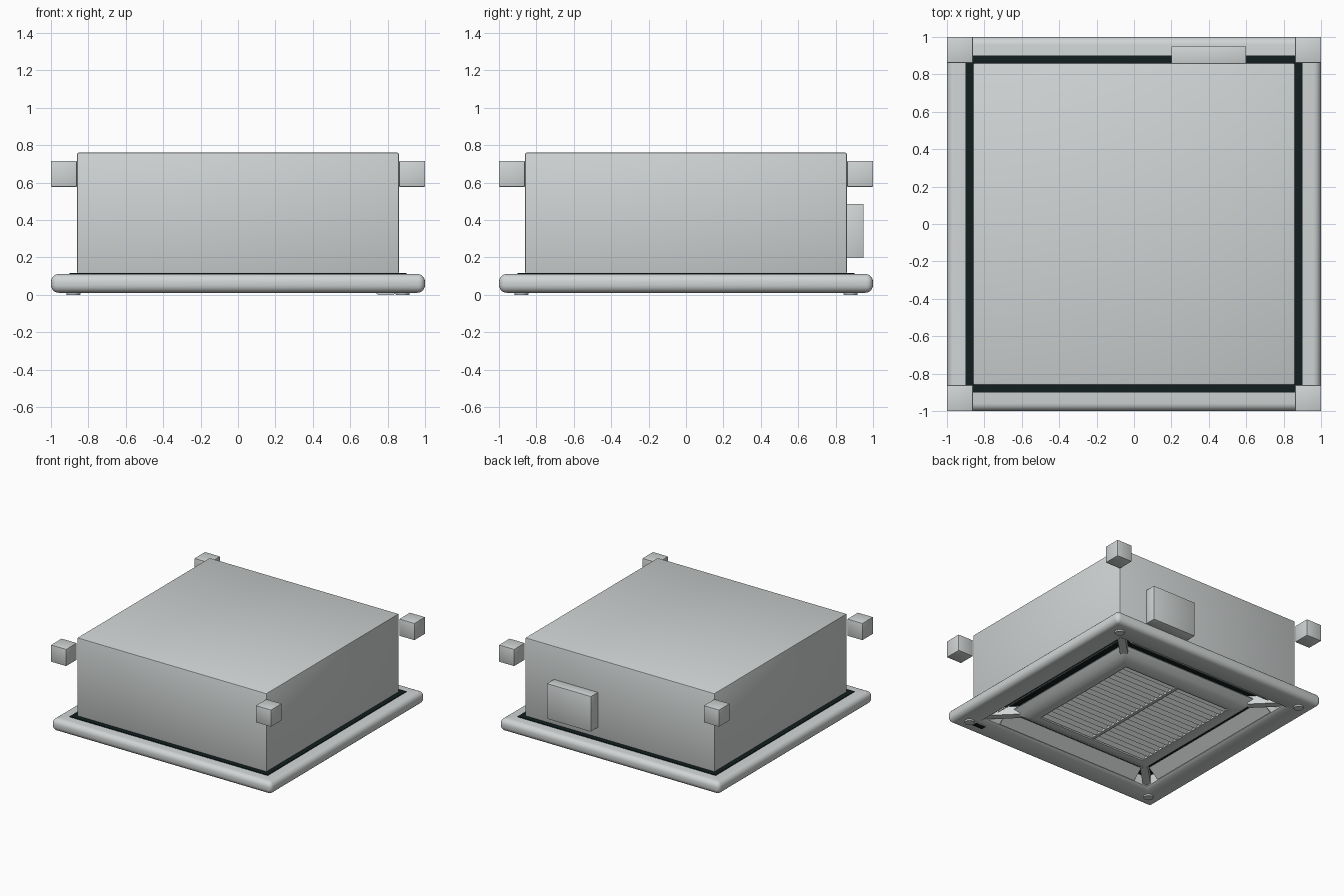
import bpy, bmesh, math
from mathutils import Matrix, Vector

if "Cube" in bpy.data.objects:
    bpy.data.objects.remove(bpy.data.objects["Cube"])


def material(name, rgb):
    m = bpy.data.materials.new(name)
    m.diffuse_color = (*rgb, 1)
    m.use_nodes = True
    m.node_tree.nodes["Principled BSDF"].inputs["Base Color"].default_value = m.diffuse_color
    return m


GREY = material("light grey", (0.64, 0.665, 0.665))
DARK = material("dark seal", (0.006, 0.013, 0.013))


def finish(name, bm, mat, smooth=False):
    bmesh.ops.recalc_face_normals(bm, faces=bm.faces)
    me = bpy.data.meshes.new(name)
    bm.to_mesh(me)
    bm.free()
    ob = bpy.data.objects.new(name, me)
    bpy.context.collection.objects.link(ob)
    me.materials.append(mat)
    if smooth:
        bpy.ops.object.select_all(action='DESELECT')
        ob.select_set(True)
        bpy.context.view_layer.objects.active = ob
        bpy.ops.object.shade_smooth_by_angle(angle=math.radians(40))
    return ob


def add_box(bm, lo, hi, matrix=Matrix()):
    lo, hi = Vector(lo), Vector(hi)
    m = matrix @ Matrix.Translation((lo + hi) / 2) @ Matrix.Diagonal((*(hi - lo), 1))
    bmesh.ops.create_cube(bm, size=1, matrix=m)


def box(name, lo, hi, mat, bevel=0):
    bm = bmesh.new()
    add_box(bm, lo, hi)
    if bevel:
        bmesh.ops.bevel(bm, geom=bm.edges[:], offset=bevel, segments=2,
                        profile=0.5, affect='EDGES')
    return finish(name, bm, mat, bevel > 0)


def square_ring(name, profile, mat, core=0.965):
    """Sweep a closed (half width, height) profile around a square, rounding corners beyond core."""
    bm = bmesh.new()
    loops = []
    for r, z in profile:
        rad = max(r - core, 0.003)
        loop = []
        for k in range(4):
            mid = math.pi / 4 + k * math.pi / 2
            cx, cy = (math.copysign(r - rad, f(mid)) for f in (math.cos, math.sin))
            for i in range(5):
                a = k * math.pi / 2 + i * math.pi / 8
                loop.append(bm.verts.new((cx + rad * math.cos(a), cy + rad * math.sin(a), z)))
        loops.append(loop)
    n = len(loops[0])
    for a, b in zip(loops, loops[1:] + loops[:1]):
        for i in range(n):
            j = (i + 1) % n
            bm.faces.new((a[i], a[j], b[j], b[i]))
    return finish(name, bm, mat, True)


# Main casing and rear control box
box("casing", (-0.86, -0.86, 0.113), (0.86, 0.86, 0.76), GREY, 0.008)
box("control_box", (0.2, 0.855, 0.197), (0.6, 0.95, 0.487), GREY, 0.003)

# Corner hanging brackets
for sx in (-1, 1):
    for sy in (-1, 1):
        c = Vector((sx * 0.931, sy * 0.931, 0.647))
        h = Vector((0.069, 0.069, 0.069))
        box("hanging_bracket", c - h, c + h, GREY, 0.002)

# Dark seal between casing and fascia, also the roof of the air outlets
box("seal", (-0.9, -0.9, 0.108), (0.9, 0.9, 0.118), DARK)

# Fascia frame with rounded outer edge
R, Z0, Z1 = 0.042, 0.011, 0.112
arc = [(1 - R + R * math.cos(math.radians(a)),
        (Z0 + R if a < 0 else Z1 - R) + R * math.sin(math.radians(a)))
       for a in (-90, -72, -54, -36, -18, -1, 1, 18, 36, 54, 72, 90)]
square_ring("fascia_frame", [(0.82, Z0)] + arc + [(0.795, Z1), (0.795, 0.03)], GREY)

# Sloped surround of the intake, flared over an undercut
square_ring("intake_surround",
            [(0.5, 0.07), (0.5, 0.016), (0.525, 0.012), (0.57, 0.018), (0.62, 0.042),
             (0.66, 0.08), (0.66, 0.086), (0.60, 0.087), (0.58, 0.109), (0.5, 0.109)], GREY)
box("intake_back", (-0.51, -0.51, 0.055), (0.51, 0.51, 0.07), GREY)

# Intake slats and centre divider
bm = bmesh.new()
COUNT = 18
for i in range(COUNT):
    y = -0.5 + (i + 0.5) / COUNT
    tilt = Matrix.Translation((0, y, 0.032)) @ Matrix.Rotation(math.radians(38), 4, 'X')
    add_box(bm, (-0.505, -0.02, -0.005), (0.505, 0.02, 0.005), tilt)
finish("intake_slats", bm, GREY)
box("intake_divider", (-0.012, -0.505, 0.014), (0.012, 0.505, 0.058), GREY)

# Four air vanes and the corner struts between the outlets
for k in range(4):
    turn = Matrix.Rotation(k * math.pi / 2, 4, 'Z')
    bm = bmesh.new()
    vane = turn @ Matrix.Translation((0.745, 0, 0.065)) @ Matrix.Rotation(math.radians(41), 4, 'Y')
    add_box(bm, (-0.056, -0.66, -0.003), (0.056, 0.66, 0.003), vane)
    finish("air_vane", bm, GREY)
    bm = bmesh.new()
    diag = turn @ Matrix.Rotation(math.pi / 4, 4, 'Z')
    add_box(bm, (0.86, -0.03, 0.04), (1.15, 0.03, 0.11), diag)
    finish("corner_strut", bm, GREY)

# Corner screw caps
for sx in (-1, 1):
    for sy in (-1, 1):
        bm = bmesh.new()
        bmesh.ops.create_cone(bm, cap_ends=True, segments=24, radius1=0.036,
                              radius2=0.04, depth=0.016,
                              matrix=Matrix.Translation((sx * 0.88, sy * 0.88, 0.008)))
        finish("screw_cap", bm, GREY, True)

# Signal receiver: raised housing with a dark window underneath
box("receiver_housing", (0.74, -0.9, 0.004), (0.84, -0.85, 0.0135), GREY)
box("receiver_window", (0.745, -0.895, 0.002), (0.835, -0.855, 0.005), DARK)
